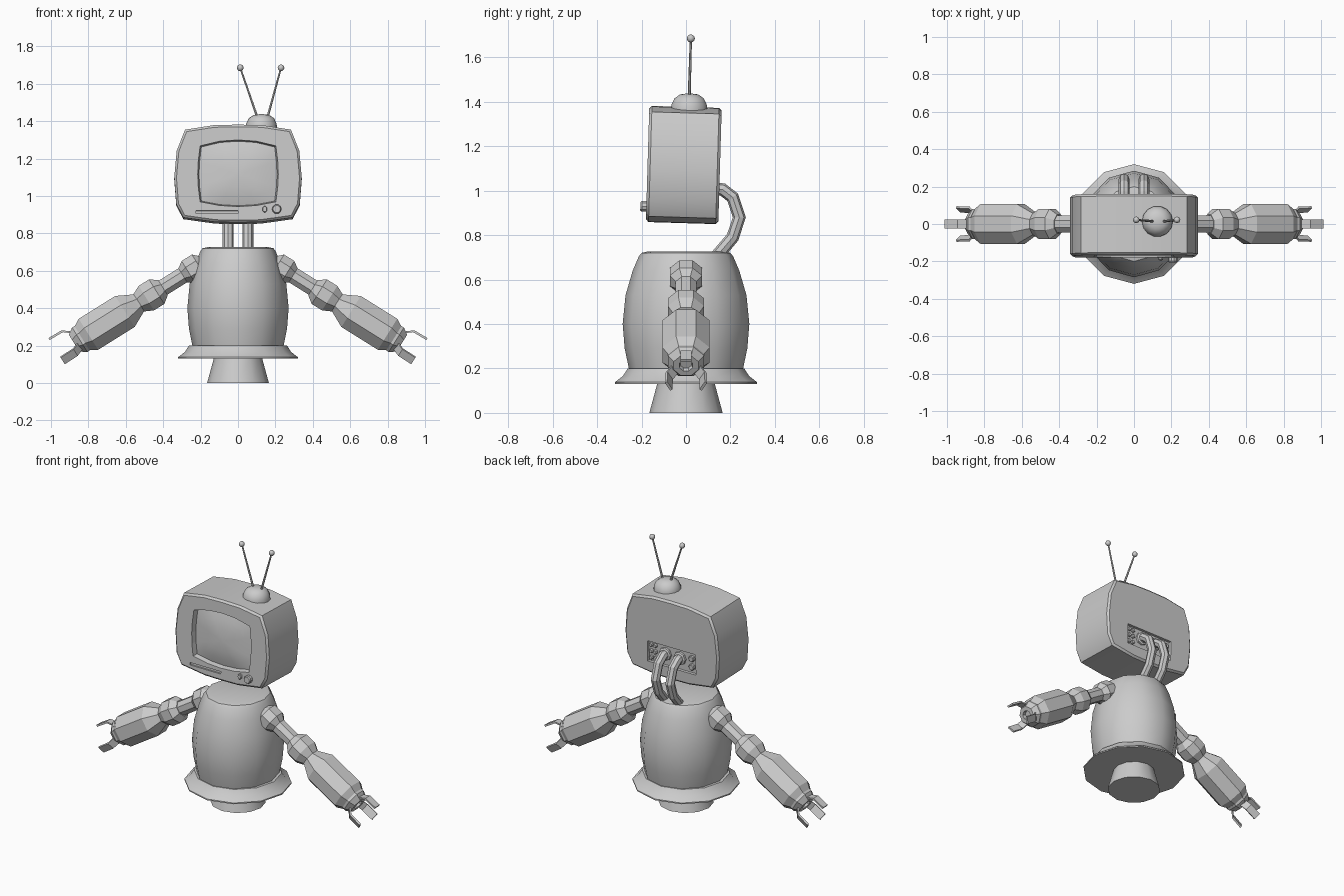
import bpy, bmesh, math
from mathutils import Matrix, Vector

if "Cube" in bpy.data.objects:
    bpy.data.objects.remove(bpy.data.objects["Cube"])

I = Matrix.Identity(4)


def finish(name, bm, mat=I, smooth=None, mirror=False):
    bmesh.ops.transform(bm, matrix=mat, verts=bm.verts)
    bmesh.ops.recalc_face_normals(bm, faces=bm.faces)
    me = bpy.data.meshes.new(name)
    if smooth:
        for f in bm.faces:
            f.smooth = True
    bm.to_mesh(me)
    bm.free()
    if smooth:
        me.set_sharp_from_angle(angle=math.radians(smooth))
    ob = bpy.data.objects.new(name, me)
    bpy.context.collection.objects.link(ob)
    if mirror:
        ob.modifiers.new("mirror", 'MIRROR')
    return ob


def skin(rings, cap_start=True, cap_end=True):
    """Bridge equal-length rings of points into a capped tube."""
    bm = bmesh.new()
    vs = [[bm.verts.new(p) for p in r] for r in rings]
    n = len(vs[0])
    for a, b in zip(vs, vs[1:]):
        for i in range(n):
            j = (i + 1) % n
            bm.faces.new((a[i], a[j], b[j], b[i]))
    if cap_start:
        bm.faces.new(vs[0])
    if cap_end:
        bm.faces.new(vs[-1])
    return bm


def lathe(name, prof, n, mat=I, turn=0.0, sx=1.0, sy=1.0, **kw):
    rings = [[(sx * r * math.cos(math.tau * (i + turn) / n),
               sy * r * math.sin(math.tau * (i + turn) / n), z)
              for i in range(n)] for r, z in prof]
    return finish(name, skin(rings), mat, **kw)


def prism(name, pts, y0, y1, mat=I, scale=1.0, **kw):
    rings = [[(x, y0, z) for x, z in pts],
             [(x * scale, y1, z * scale) for x, z in pts]]
    return finish(name, skin(rings), mat, **kw)


def symmetric(half):
    return half + [(-x, z) for x, z in reversed(half) if x > 0]


def rect(x0, x1, z0, z1):
    return [(x0, z0), (x1, z0), (x1, z1), (x0, z1)]


def cut(ob, cutter):
    m = ob.modifiers.new("cut", 'BOOLEAN')
    m.object, m.operation, m.solver = cutter, 'DIFFERENCE', 'EXACT'
    cutter.hide_render = True
    cutter.hide_set(True)


# base, flared skirt and barrel body
lathe("base", [(.165, 0), (.127, .14)], 12, smooth=35)
lathe("skirt", [(.32, .13), (.32, .138), (.285, .165), (.262, .2)], 12, smooth=35)
lathe("body", [(.255, .19), (.276, .29), (.285, .4), (.272, .53), (.24, .64),
               (.212, .705), (.2, .72), (.17, .727)], 12, sx=.95, smooth=35)

# television head, leaning back a little
H = Matrix.Translation((0, -.01, 1.112)) @ Matrix.Rotation(math.radians(-1.7), 4, 'X')
head = prism("head", symmetric([(0, .265), (.13, .262), (.283, .238), (.328, .125),
             (.341, -.02), (.33, -.16), (.292, -.232), (.12, -.256), (0, -.258)]),
             -.163, .163, H, smooth=30)
bev = head.modifiers.new("bevel", 'BEVEL')
bev.width, bev.segments, bev.angle_limit = .012, 1, math.radians(75)

screen_pts = symmetric([(0, .185), (.1, .178), (.205, .153), (.215, .07), (.218, 0),
                        (.215, -.07), (.205, -.15), (.1, -.17), (0, -.176)])
cut(head, prism("screen_cutter", screen_pts, -.175, -.125, H, .95))
cut(head, prism("slot_cutter", rect(-.225, 0, -.212, -.196), -.18, -.152, H))
cut(head, prism("panel_cutter", rect(-.175, .175, -.175, -.04), .145, .18, H))

# bulging screen glass
rings = [[(x * s, y, z * s) for x, z in screen_pts]
         for s, y in [(.97, -.12), (.96, -.13), (.7, -.143), (.4, -.151), (.1, -.154)]]
finish("screen", skin(rings), H, smooth=40)


# knobs on the front, sockets on the back panel
def knob(name, x, z, y, r, depth, sign, n=10, sx=1.0):
    m = H @ Matrix.Translation((x, y, z)) @ Matrix.Rotation(math.radians(90 * -sign), 4, 'X')
    lathe(name, [(r, -.01), (r, depth * .75), (r * .8, depth)], n, m, sx=sx)


knob("large_knob", .207, -.188, -.163, .025, .027, -1)
knob("small_knob", .143, -.188, -.163, .018, .015, -1, sx=.7)
for i in range(3):
    for x in (.125, .155):
        knob("socket", x, -.065 - .042 * i, .147, .013, .014, 1, 8)
for z in (-.08, -.135):
    knob("dial", -.14, z, .147, .02, .016, 1, 8)
for x in (-.053, .053):
    knob("cable_socket", x, -.1, .147, .042, .016, 1, 8)

# two cables from the head down into the body
for x in (-.053, .053):
    cu = bpy.data.curves.new("neck_cable", 'CURVE')
    cu.dimensions = '3D'
    cu.bevel_depth, cu.bevel_resolution, cu.use_fill_caps = .029, 2, True
    path = [(.12, 1.01), (.165, 1.005), (.21, .97), (.24, .88), (.21, .79), (.155, .725), (.13, .695)]
    sp = cu.splines.new('POLY')
    sp.points.add(len(path) - 1)
    for p, (y, z) in zip(sp.points, path):
        p.co = (x, y, z, 1)
    sp.use_smooth = False
    bpy.context.collection.objects.link(bpy.data.objects.new("neck_cable", cu))

# antenna
lathe("antenna_base", [(.083, 1.36), (.082, 1.385), (.068, 1.415), (.042, 1.433), (.012, 1.437)],
      14, Matrix.Translation((.125, .014, 0)), smooth=40)
for x0, x1 in ((.107, .012), (.155, .23)):
    a, b = Vector((x0, .014, 1.41)), Vector((x1, .022, 1.685))
    d = b - a
    rot = d.to_track_quat('Z', 'Y').to_matrix().to_4x4()
    lathe("antenna_rod", [(.007, 0), (.005, d.length)], 6, Matrix.Translation(a) @ rot)
    bm = bmesh.new()
    bmesh.ops.create_uvsphere(bm, u_segments=8, v_segments=6, radius=.018)
    finish("antenna_tip", bm, Matrix.Translation(b), smooth=50)

# arms: local z runs down the arm, local x points up
c, s = math.cos(math.radians(32)), math.sin(math.radians(32))
A = Matrix(((s, 0, c, .24), (0, -1, 0, 0), (c, 0, -s, .61), (0, 0, 0, 1)))


def arm_part(name, prof, sx=.95):
    return lathe(name, prof, 8, A, .5, sx=sx, mirror=True)


arm_part("shoulder", [(.045, -.065), (.078, -.035), (.078, .03), (.05, .065)])
arm_part("upper_arm", [(.05, 0), (.05, .21)])
arm_part("elbow", [(.055, .19), (.088, .23), (.088, .295), (.058, .35)])
arm_part("forearm", [(.058, .33), (.07, .355), (.115, .43), (.115, .66), (.085, .705)], .92)
hand = arm_part("hand", [(.088, .70), (.088, .715), (.06, .75), (.032, .75), (.028, .73)])

# three bent claws around each hand
for k in range(3):
    path = [(.04, .71), (.088, .77), (.09, .852)]
    rings = [[(r - .006, -.024, t), (r - .006, .024, t), (r + .006, .024, t), (r + .006, -.024, t)]
             for r, t in path]
    finish("claw", skin(rings), A @ Matrix.Rotation(math.tau * k / 3, 4, 'Z'), mirror=True)
